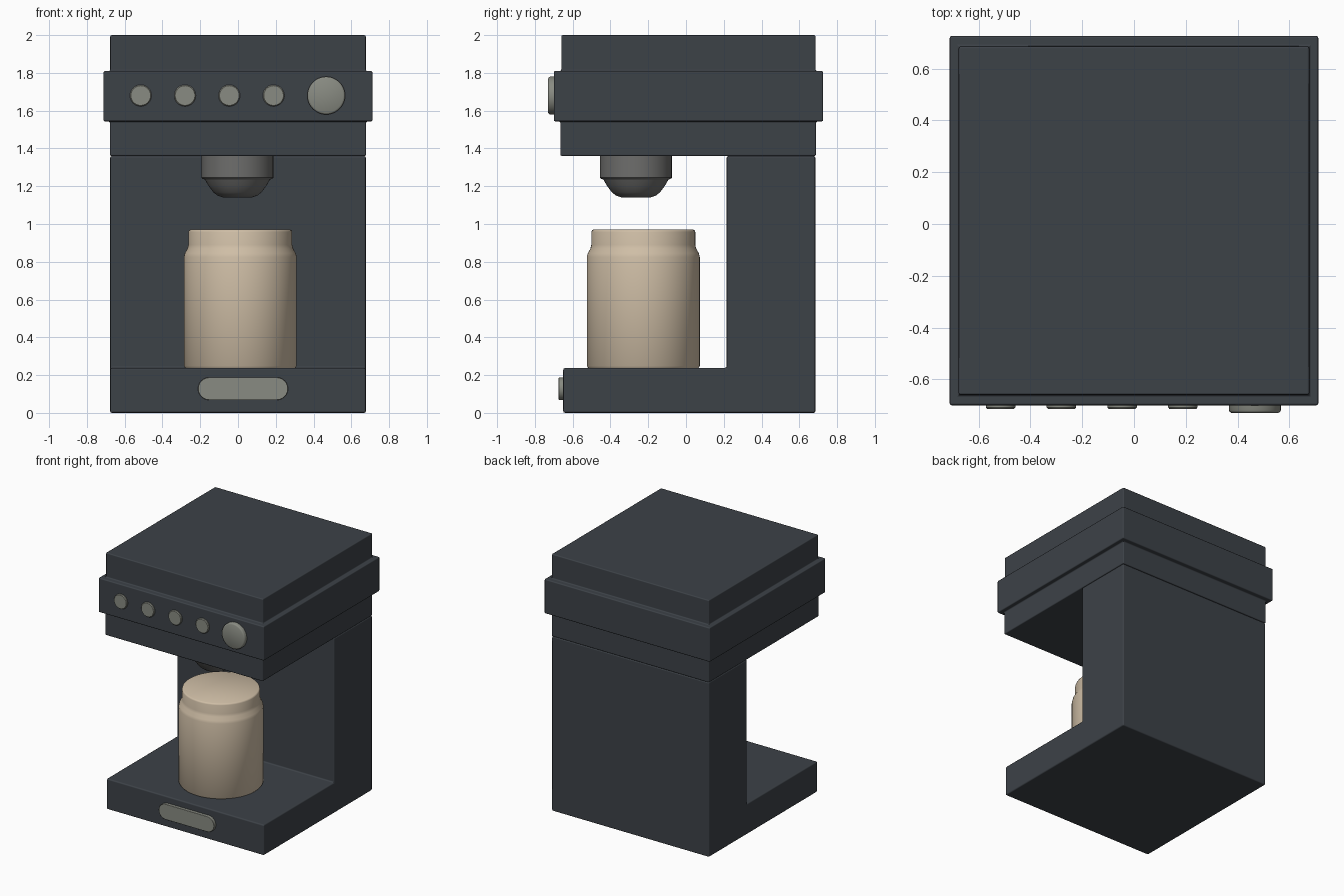
import bpy, bmesh, math
from mathutils import Matrix

if "Cube" in bpy.data.objects:
    bpy.data.objects.remove(bpy.data.objects["Cube"])


def material(name, rgb):
    m = bpy.data.materials.new(name)
    m.diffuse_color = (*rgb, 1)
    m.use_nodes = True
    m.node_tree.nodes["Principled BSDF"].inputs["Base Color"].default_value = m.diffuse_color
    return m


CHARCOAL = material("charcoal", (0.046, 0.054, 0.064))
GREY = material("warm_grey", (0.25, 0.26, 0.225))
STEEL = material("dark_steel", (0.155, 0.155, 0.15))
BEIGE = material("beige", (0.63, 0.52, 0.385))


def finish(name, bm, mat, bevel=0.0, segments=2, angle=35):
    bmesh.ops.recalc_face_normals(bm, faces=bm.faces)
    me = bpy.data.meshes.new(name)
    bm.to_mesh(me)
    bm.free()
    me.materials.append(mat)
    ob = bpy.data.objects.new(name, me)
    bpy.context.collection.objects.link(ob)
    bpy.context.view_layer.objects.active = ob
    ob.select_set(True)
    bpy.ops.object.shade_smooth_by_angle(angle=math.radians(angle))
    ob.select_set(False)
    if bevel:
        b = ob.modifiers.new("soft_edges", 'BEVEL')
        b.width, b.segments, b.limit_method = bevel, segments, 'ANGLE'
        b.harden_normals = True
    return ob


def loft(name, rings, mat, **kw):
    """Skin a list of equal point rings and cap both ends."""
    bm = bmesh.new()
    loops = [[bm.verts.new(p) for p in ring] for ring in rings]
    n = len(loops[0])
    for a, b in zip(loops, loops[1:]):
        for i in range(n):
            j = (i + 1) % n
            bm.faces.new((a[i], a[j], b[j], b[i]))
    bm.faces.new(loops[0][::-1])
    bm.faces.new(loops[-1])
    return finish(name, bm, mat, **kw)


def lathe(name, profile, center, mat, axis='Z', n=48, **kw):
    """Turn (radius, height) points about z, or about -y for front knobs."""
    m = Matrix.Translation(center)
    if axis == 'Y':
        m = m @ Matrix.Rotation(math.radians(90), 4, 'X')
    rings = []
    for r, h in profile:
        rings.append([m @ Matrix.Rotation(2 * math.pi * i / n, 3, 'Z').to_4x4()
                      @ Matrix.Translation((r, 0, h)).translation for i in range(n)])
    return loft(name, rings, mat, **kw)


# L-shaped body: base and rear column
side = [(-0.65, 0), (0.685, 0), (0.685, 1.36), (0.215, 1.36), (0.215, 0.238), (-0.65, 0.238)]
loft("body", [[(x, y, z) for y, z in side] for x in (-0.677, 0.677)], CHARCOAL, bevel=0.01)


# Overhanging head with a wider control band
def rect(hx, y0, y1, z):
    return [(-hx, y0, z), (hx, y0, z), (hx, y1, z), (-hx, y1, z)]


low, band, top = (0.678, -0.665, 0.688), (0.712, -0.70, 0.726), (0.677, -0.66, 0.686)
levels = [(low, 1.36), (low, 1.543), (band, 1.543), (band, 1.81), (top, 1.81), (top, 2.0)]
loft("head", [rect(*s, z) for s, z in levels], CHARCOAL, bevel=0.008)

# Row of buttons and the large dial
for i in range(4):
    lathe(f"button_{i + 1}", [(0.057, -0.02), (0.057, 0.008), (0.052, 0.014)],
          (-0.515 + 0.2345 * i, -0.70, 1.68), GREY, axis='Y')
lathe("dial", [(0.1, -0.02), (0.1, 0.02), (0.097, 0.026), (0.09, 0.03)],
      (0.467, -0.70, 1.68), GREY, axis='Y')

# Rounded badge plate on the base front
plate = []
for cx, a0 in ((0.205, -90), (-0.152, 90)):
    plate += [(cx + 0.06 * math.cos(math.radians(a0 + 15 * k)),
               0.128 + 0.06 * math.sin(math.radians(a0 + 15 * k))) for k in range(13)]
loft("base_plate", [[(x, y, z) for x, z in plate] for y in (-0.64, -0.674)], GREY, bevel=0.003)

# Brewing nozzle under the head
lathe("nozzle", [(0.19, 1.362), (0.19, 1.245), (0.185, 1.24), (0.172, 1.235), (0.155, 1.205),
                 (0.128, 1.168), (0.105, 1.15), (0.075, 1.14)], (-0.003, -0.265, 0), STEEL)

# Cup with a narrower neck
lathe("cup", [(0.29, 0.236), (0.299, 0.248), (0.299, 0.825), (0.294, 0.845), (0.28, 0.87),
              (0.275, 0.89), (0.275, 0.958), (0.272, 0.966), (0.265, 0.97)],
      (0.012, -0.226, 0), BEIGE, n=64, angle=45)
